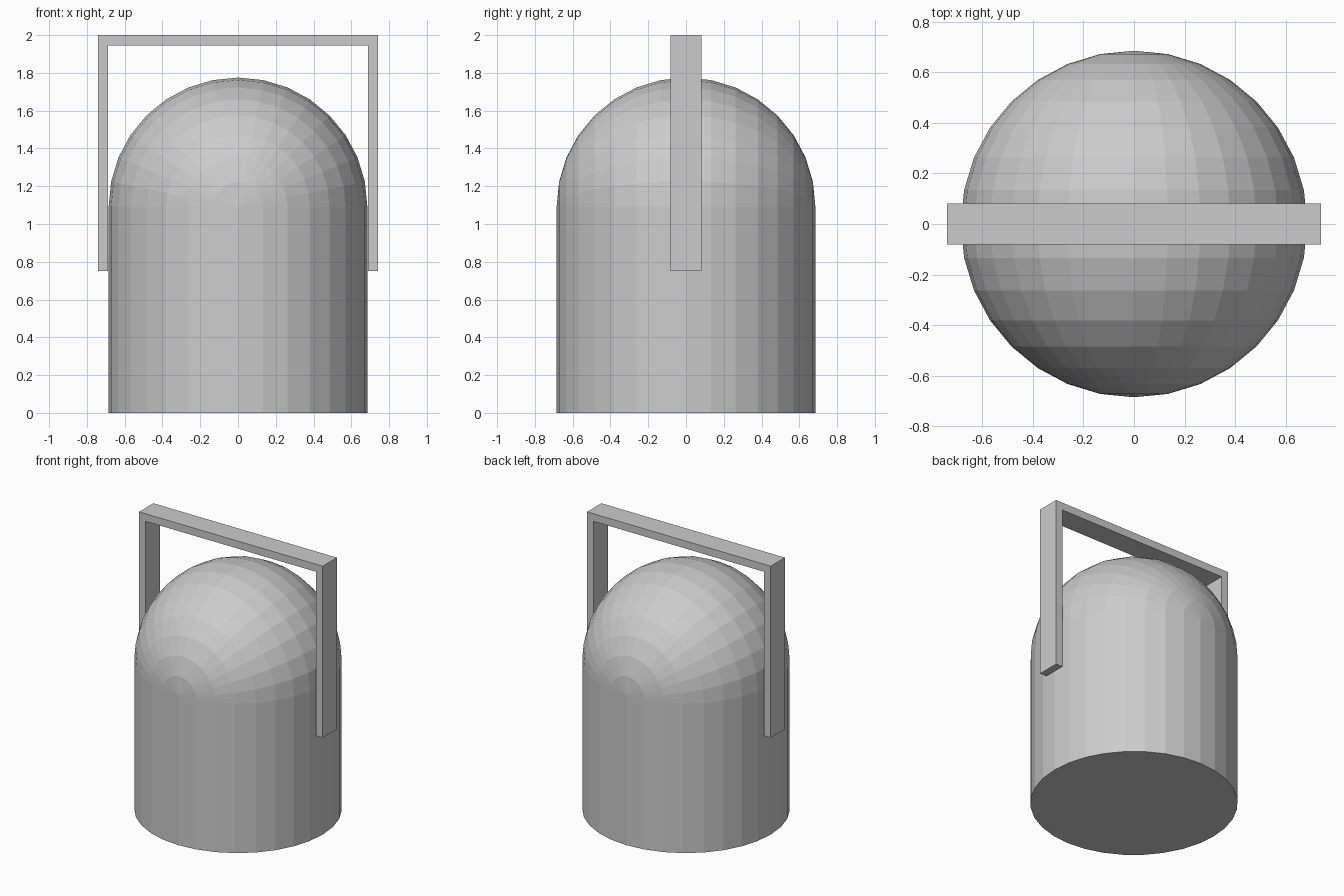
import bpy, bmesh
from math import radians
from mathutils import Matrix

if "Cube" in bpy.data.objects:
    bpy.data.objects.remove(bpy.data.objects["Cube"])

RADIUS, SPRING = 0.685, 1.09     # body radius, height where the dome starts


def finish(name, bm):
    bmesh.ops.recalc_face_normals(bm, faces=bm.faces)
    mesh = bpy.data.meshes.new(name)
    bm.to_mesh(mesh)
    bm.free()
    obj = bpy.data.objects.new(name, mesh)
    bpy.context.collection.objects.link(obj)
    return obj


# Domed body: sphere with poles along y, halved, rim extruded down and capped
bm = bmesh.new()
bmesh.ops.create_uvsphere(bm, u_segments=32, v_segments=16, radius=RADIUS,
                          matrix=Matrix.Rotation(radians(90), 4, 'X'))
lower = [v for v in bm.verts if v.co.z < -0.001]
bmesh.ops.delete(bm, geom=lower, context='VERTS')
bmesh.ops.translate(bm, verts=bm.verts, vec=(0, 0, SPRING))
rim = [e for e in bm.edges if e.is_boundary]
new = bmesh.ops.extrude_edge_only(bm, edges=rim)["geom"]
for v in new:
    if isinstance(v, bmesh.types.BMVert):
        v.co.z = 0
base = [e for e in bm.edges if all(abs(v.co.z) < 1e-5 for v in e.verts)]
bmesh.ops.contextual_create(bm, geom=base)
finish("domed_body", bm)

# Square carrying handle: mirrored U profile extruded along y
outer, inner, foot, top, under, half_width = 0.74, 0.687, 0.75, 2.0, 1.945, 0.082
side = [(inner, under), (inner, foot), (outer, foot), (outer, top)]
profile = side + [(-x, z) for x, z in reversed(side)]
bm = bmesh.new()
face = bm.faces.new([bm.verts.new((x, -half_width, z)) for x, z in profile])
ext = bmesh.ops.extrude_face_region(bm, geom=[face])["geom"]
bmesh.ops.translate(bm, verts=[g for g in ext if isinstance(g, bmesh.types.BMVert)],
                    vec=(0, 2 * half_width, 0))
finish("handle", bm)
